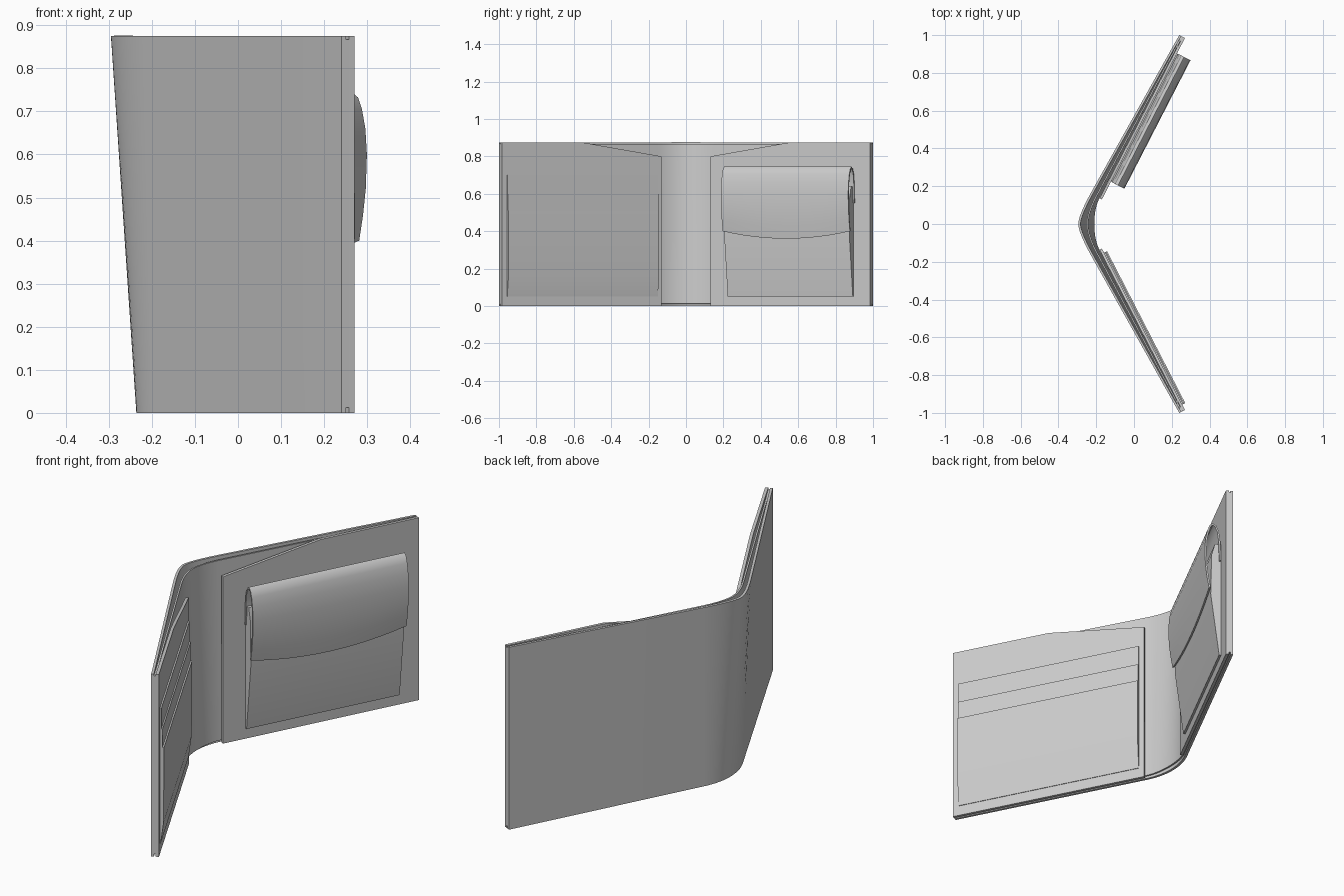
import bpy, bmesh, math
from mathutils import Vector

if "Cube" in bpy.data.objects:
    bpy.data.objects.remove(bpy.data.objects["Cube"], do_unlink=True)

H = 0.875                       # overall height
INNER, TIP = (-0.17, 0.13), (0.27, 0.985)   # ends of a wing's inner face
D = Vector((TIP[0] - INNER[0], TIP[1] - INNER[1]))
L = D.length
D.normalize()

leather = bpy.data.materials.new("grey leather")
leather.use_nodes = True
leather.diffuse_color = (0.6, 0.6, 0.6, 1)
leather.node_tree.nodes["Principled BSDF"].inputs["Base Color"].default_value = (0.6, 0.6, 0.6, 1)


def wing(side, u, n, z):
    """Point on a wing: u along it, n out of its inner face, z up."""
    return Vector((INNER[0] + D.x * u + D.y * n,
                   side * (INNER[1] + D.y * u - D.x * n), z))


def finish(name, bm, thickness=0, angle=30):
    mesh = bpy.data.meshes.new(name)
    bm.to_mesh(mesh)
    bm.free()
    obj = bpy.data.objects.new(name, mesh)
    bpy.context.collection.objects.link(obj)
    mesh.materials.append(leather)
    bpy.ops.object.select_all(action='DESELECT')
    bpy.context.view_layer.objects.active = obj
    obj.select_set(True)
    if thickness:
        mod = obj.modifiers.new("thickness", 'SOLIDIFY')
        mod.thickness, mod.offset = thickness, 1
        bpy.ops.object.modifier_apply(modifier=mod.name)
    bpy.ops.object.shade_smooth_by_angle(angle=math.radians(angle))
    return obj


def prism(name, start, end):
    """Solid between two matching outlines."""
    bm = bmesh.new()
    a = [bm.verts.new(p) for p in start]
    b = [bm.verts.new(p) for p in end]
    bm.faces.new(a)
    bm.faces.new(b[::-1])
    for i in range(len(a)):
        j = (i + 1) % len(a)
        bm.faces.new((a[i], b[i], b[j], a[j]))
    bmesh.ops.recalc_face_normals(bm, faces=bm.faces)
    return finish(name, bm, angle=15)


def sheet(name, rows, thickness):
    """Thickened surface through rows of points."""
    bm = bmesh.new()
    grid = [[bm.verts.new(p) for p in row] for row in rows]
    for r0, r1 in zip(grid, grid[1:]):
        for i in range(len(r0) - 1):
            bm.faces.new((r0[i], r0[i + 1], r1[i + 1], r1[i]))
    return finish(name, bm, thickness)


def bend(spine_x, start, n_tip, z, steps=10):
    """Row along both wings with a rounded spine between them."""
    tip = wing(1, L, n_tip, z)
    a = Vector((spine_x, 0, z))
    b = Vector((start[0], start[1], z))
    slope = (tip.x - b.x) / (tip.y - b.y)
    c = Vector((spine_x, b.y - (b.x - spine_x) / slope, z))
    half = [a * (1 - t) ** 2 + c * 2 * t * (1 - t) + b * t * t
            for t in (i / steps for i in range(steps + 1))] + [tip]
    return [Vector((p.x, -p.y, p.z)) for p in half[:0:-1]] + half


# Outer cover, its spine leaning outward at the top
sheet("outer_cover", [bend(-0.236, (-0.2, 0.146), -0.034, 0),
                      bend(-0.295, (-0.22, 0.18), -0.034, H)], 0.012)

# Lining that follows the cover inside
sheet("lining", [bend(-0.218, (-0.19, 0.14), -0.022, 0.012),
                 bend(-0.25, (-0.2, 0.155), -0.022, H - 0.008)], 0.008)

# Inner panels with a sloped top corner beside the spine
outline = [(0, 0), (L, 0), (L, H), (0.48, H), (0, 0.8)]
for side, name in ((1, "pouch_panel"), (-1, "card_panel")):
    prism(name, [wing(side, u, 0, z) for u, z in outline],
          [wing(side, u, -0.014, z) for u, z in outline])

# Stepped card pockets
steps = [(-0.004, 0.05), (0.003, 0.05), (0.016, 0.15), (0.018, 0.51), (0.011, 0.51),
         (0.012, 0.6), (0.006, 0.6), (0.007, 0.7), (-0.004, 0.7)]
prism("card_pockets", [wing(-1, 0.025, n, z) for n, z in steps],
      [wing(-1, 0.93, n, z) for n, z in steps])

# Coin pouch: a wedge body
body = [(-0.004, 0.05), (0.01, 0.05), (0.05, 0.37), (0.046, 0.58), (0.03, 0.64), (-0.004, 0.64)]
prism("coin_pouch", [wing(1, 0.11, n, z) for n, z in body],
      [wing(1, 0.862, n, z) for n, z in body])

# Rounded flap folded over the pouch, its lower edge bowed downward
fold = [(0.002, 0.55), (0.006, 0.65), (0.013, 0.705), (0.026, 0.735), (0.042, 0.745),
        (0.057, 0.732), (0.067, 0.705), (0.076, 0.66), (0.08, 0.6), (0.077, 0.52),
        (0.07, 0.46), (0.06, 0.4)]
rows = []
for n, z in fold:
    droop = 0.04 * max(0, (0.66 - z) / 0.26) if n > 0.05 else 0
    rows.append([wing(1, 0.105 + 0.765 * t, n, z - droop * (1 - (2 * t - 1) ** 2))
                 for t in (i / 12 for i in range(13))])
sheet("pouch_flap", rows, 0.008)
